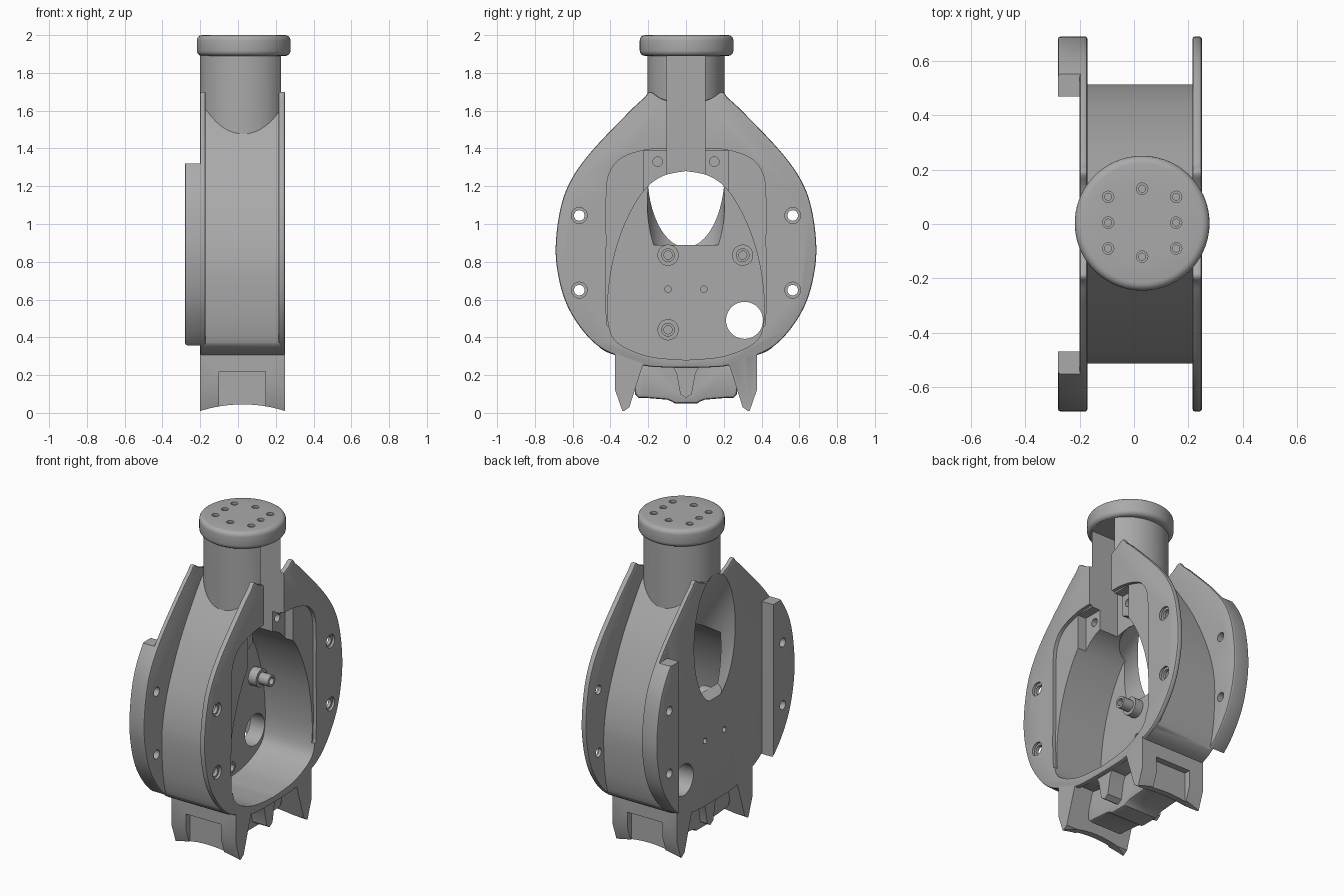
import bpy, bmesh, math
from mathutils import Vector, Matrix

if "Cube" in bpy.data.objects:
    bpy.data.objects.remove(bpy.data.objects["Cube"])

GREY = (0.4, 0.4, 0.4, 1)
metal = bpy.data.materials.new("cast grey")
metal.use_nodes = True
metal.diffuse_color = GREY
metal.node_tree.nodes["Principled BSDF"].inputs["Base Color"].default_value = GREY


def finish(bm, name):
    bmesh.ops.recalc_face_normals(bm, faces=bm.faces)
    mesh = bpy.data.meshes.new(name)
    bm.to_mesh(mesh)
    bm.free()
    mesh.materials.append(metal)
    obj = bpy.data.objects.new(name, mesh)
    bpy.context.collection.objects.link(obj)
    return obj


def prism(name, pts, x0, x1, bevel=0):
    """Extrude a (y, z) outline along x."""
    bm = bmesh.new()
    face = bm.faces.new([bm.verts.new((x0, y, z)) for y, z in pts])
    out = bmesh.ops.extrude_face_region(bm, geom=[face])
    top = [v for v in out["geom"] if isinstance(v, bmesh.types.BMVert)]
    bmesh.ops.translate(bm, verts=top, vec=(x1 - x0, 0, 0))
    if bevel:
        rims = [e for e in bm.edges if abs(e.verts[0].co.x - e.verts[1].co.x) < 1e-6]
        bmesh.ops.bevel(bm, geom=rims, offset=bevel, segments=2, profile=0.5, affect='EDGES')
    return finish(bm, name)


def box(name, x, y, z):
    return prism(name, [(y[0], z[0]), (y[1], z[0]), (y[1], z[1]), (y[0], z[1])], *x)


def rod(name, a, b, r, segs=32):
    """Cylinder from point a to point b."""
    a, b = Vector(a), Vector(b)
    turn = (b - a).to_track_quat('Z', 'Y').to_matrix().to_4x4()
    bm = bmesh.new()
    bmesh.ops.create_cone(bm, cap_ends=True, segments=segs, radius1=r, radius2=r,
                          depth=(b - a).length,
                          matrix=Matrix.Translation((a + b) / 2) @ turn)
    return finish(bm, name)


def mirrored(half, steps=5):
    """Smooth half outline (top to bottom), closed by its mirror image in y."""
    p = [Vector(q) for q in half]
    p = [p[0]] + p + [p[-1]]
    curve = []
    for a, b, c, d in zip(p, p[1:], p[2:], p[3:]):
        for i in range(steps):
            t = i / steps
            curve.append(b + 0.5 * t * (c - a + t * (2*a - 5*b + 4*c - d + t * (3*b - a - 3*c + d))))
    curve.append(p[-1])
    other = [(-v.x, v.y) for v in reversed(curve) if v.x > 1e-4]
    return [tuple(v) for v in curve] + other


def combine(base, tool, operation):
    mod = base.modifiers.new("combine", 'BOOLEAN')
    mod.operation, mod.solver, mod.object = operation, 'EXACT', tool
    bpy.context.view_layer.objects.active = base
    bpy.ops.object.modifier_apply(modifier=mod.name)
    bpy.data.objects.remove(tool)


def smooth(obj, angle=30):
    bpy.ops.object.select_all(action='DESELECT')
    obj.select_set(True)
    bpy.context.view_layer.objects.active = obj
    bpy.ops.object.shade_smooth_by_angle(angle=math.radians(angle))


# Outlines
plate = mirrored([(0.08, 1.645), (0.14, 1.67), (0.19, 1.7), (0.225, 1.665), (0.3, 1.595), (0.5, 1.385),
                  (0.61, 1.23), (0.665, 1.08), (0.69, 0.88), (0.675, 0.72), (0.63, 0.57), (0.55, 0.44),
                  (0.46, 0.35), (0.36, 0.3), (0.22, 0.25), (0.08, 0.24)])
core = mirrored([(0.05, 1.64), (0.12, 1.59), (0.21, 1.47), (0.32, 1.3), (0.41, 1.12), (0.475, 0.95),
                 (0.51, 0.78), (0.51, 0.6), (0.49, 0.43), (0.45, 0.34), (0.32, 0.29), (0.1, 0.24)])
egg = mirrored([(0, 1.28), (0.12, 1.255), (0.22, 1.18), (0.31, 1.03), (0.375, 0.85), (0.41, 0.65),
                (0.41, 0.47), (0.36, 0.37), (0.2, 0.3), (0, 0.28)])
recess = mirrored([(0.05, 1.4), (0.2, 1.395), (0.34, 1.35), (0.405, 1.27), (0.422, 1.15), (0.422, 0.9),
                   (0.422, 0.52), (0.38, 0.45), (0.1, 0.4)])

# Housing: two flanges, core and a slightly oval neck
housing = prism("housing", core, -0.19, 0.23)
combine(housing, prism("outer_flange", plate, 0.215, 0.25, 0.01), 'UNION')
combine(housing, prism("rear_flange", plate, -0.2, -0.172, 0.008), 'UNION')
neck = rod("neck", (0, 0, 1.45), (0, 0, 1.93), 1, 64)
neck.data.transform(Matrix.Translation((0.028, 0, 0)) @ Matrix.Diagonal((0.229, 0.205, 1, 1)))
combine(housing, neck, 'UNION')

# Mounting pads follow the flange outline
for s in (1, -1):
    pad = prism("pad", plate, -0.28, -0.175, 0.01)
    combine(pad, box("pad_limit", (-0.5, 0), sorted((s * 0.47, s * 0.9)), (0.35, 1.32)), 'INTERSECT')
    combine(housing, pad, 'UNION')

# Saddle legs with notched outer faces
for s in (1, -1):
    leg = prism("leg", [(s * y, z) for y, z in ((0.375, 0.32), (0.375, 0.12), (0.335, 0.005),
                                                (0.3, 0.03), (0.22, 0.28))], -0.2, 0.25)
    combine(leg, box("notch", (-0.1, 0.145), sorted((s * 0.335, s * 0.5)), (-0.1, 0.22)), 'DIFFERENCE')
    combine(leg, rod("saddle", (0.025, -1, -0.695), (0.025, 1, -0.695), 0.74, 128), 'DIFFERENCE')
    combine(housing, leg, 'UNION')

# Bridge and wedge between the legs
bridge = mirrored([(0.27, 0.27), (0.27, 0.1), (0.22, 0.08), (0.1, 0.07), (0.06, 0.05)], 2)
combine(housing, prism("bridge", bridge, -0.12, 0.12, 0.015), 'UNION')
wedge = [(-0.08, 0.26), (-0.05, 0.21), (-0.03, 0.1), (0, 0.08), (0.03, 0.1), (0.05, 0.21), (0.08, 0.26)]
combine(housing, prism("wedge", wedge, -0.17, 0.22), 'UNION')

# Chamber, shallow recess, neck slot and screw seats
FLOOR = -0.1
cuts = [prism("chamber", egg, FLOOR, 0.4), prism("recess", recess, 0.228, 0.4),
        box("slot", (0.04, 0.4), (-0.1, 0.1), (1.15, 1.89))]
for s in (1, -1):
    cuts.append(box("seat", (0.17, 0.4), sorted((s * 0.09, s * 0.225)), (1.15, 1.39)))
    cuts.append(rod("seat_hole", (0.08, s * 0.15, 1.33), (0.4, s * 0.15, 1.33), 0.025, 20))
    for x0, x1 in ((-0.4, -0.17), (-0.13, 0)):
        cuts.append(rod("floor_hole", (x0, s * 0.095, 0.655), (x1, s * 0.095, 0.655), 0.017, 16))
    for z in (0.65, 1.045):
        cuts.append(rod("flange_hole", (-0.5, s * 0.565, z), (0.5, s * 0.565, z), 0.028, 24))
        cuts.append(rod("counterbore", (0.235, s * 0.565, z), (0.5, s * 0.565, z), 0.042, 24))
cuts.append(rod("drain", (-0.5, 0.31, 0.49), (0, 0.31, 0.49), 0.098, 40))

# Slanted bore through the rear wall
start, axis = Vector((-0.2, 0, 1.275)), Vector((0.515, 0, -0.857))
bore = rod("bore", start - axis * 0.6, start + axis * 0.5, 0.205, 64)
combine(bore, box("bore_limit", (-1, 1), (-1, 1), (0.89, 3)), 'INTERSECT')
cuts.append(bore)
for cut in cuts:
    combine(housing, cut, 'DIFFERENCE')
smooth(housing)

# Round cap with eight countersunk screw holes
bm = bmesh.new()
bmesh.ops.create_cone(bm, cap_ends=True, segments=72, radius1=0.248, radius2=0.248, depth=0.11,
                      matrix=Matrix.Translation((0.03, 0.003, 1.945)))
rims = [e for e in bm.edges if abs(e.verts[0].co.z - e.verts[1].co.z) < 1e-6]
bmesh.ops.bevel(bm, geom=rims, offset=0.028, segments=4, profile=0.5, affect='EDGES')
cap = finish(bm, "cap")
spots = [(0.03, 0.13), (0.03, -0.12)] + [(x, y) for x in (-0.095, 0.155) for y in (-0.09, 0.005, 0.1)]
for x, y in spots:
    combine(cap, rod("cap_hole", (x, y, 1.95), (x, y, 2.1), 0.013, 16), 'DIFFERENCE')
    combine(cap, rod("cap_sink", (x, y, 1.985), (x, y, 2.1), 0.021, 16), 'DIFFERENCE')
smooth(cap)

# Stepped standoffs on the chamber floor
for i, (y, z) in enumerate(((-0.095, 0.835), (0.3, 0.835), (-0.095, 0.44))):
    post = rod(f"standoff_{i + 1}", (FLOOR - 0.03, y, z), (FLOOR + 0.055, y, z), 0.056)
    combine(post, rod("tip", (FLOOR, y, z), (FLOOR + 0.125, y, z), 0.036), 'UNION')
    combine(post, rod("tip_hole", (FLOOR + 0.06, y, z), (0.1, y, z), 0.022, 20), 'DIFFERENCE')
    smooth(post)
